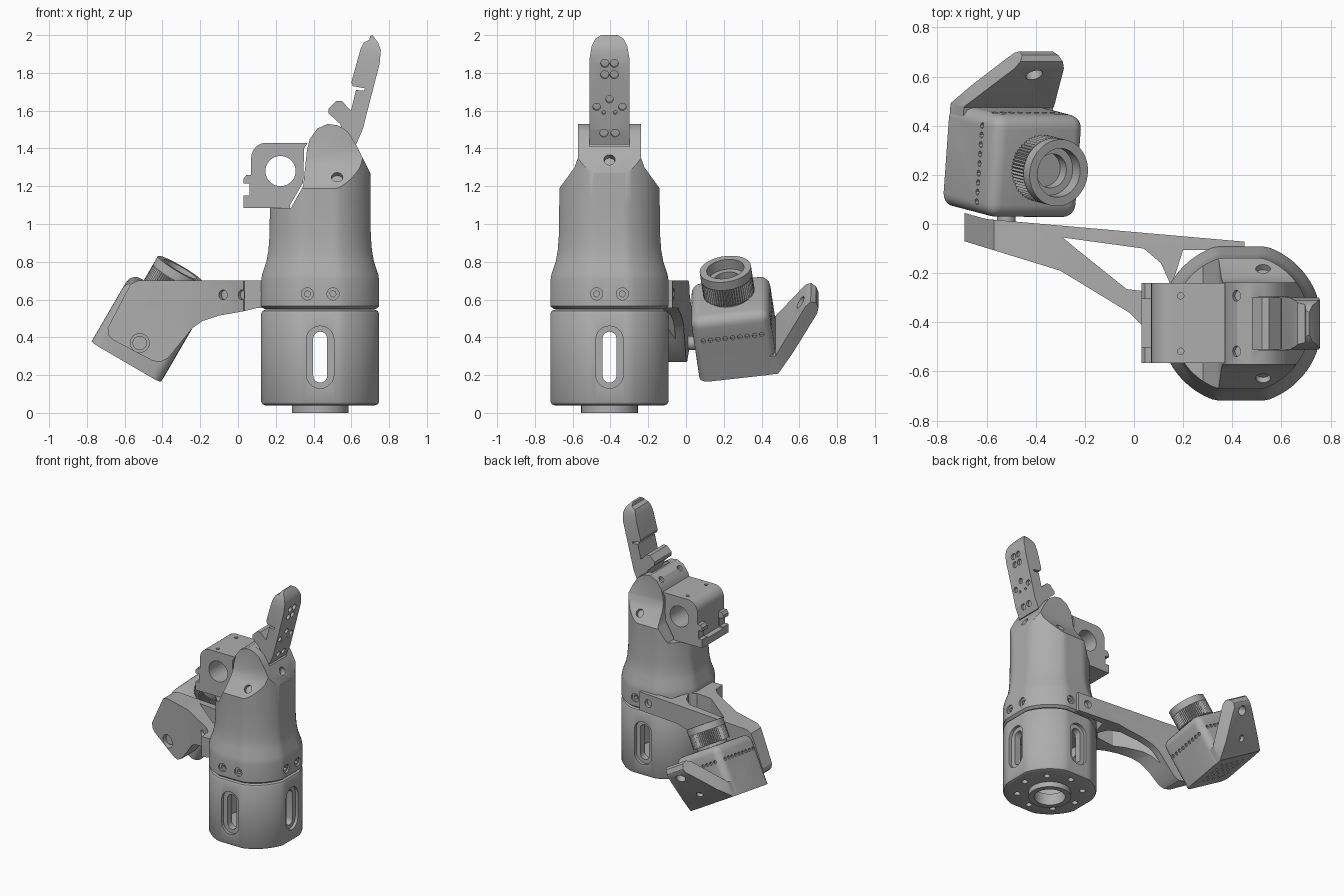
import bpy, bmesh, math
from mathutils import Vector, Matrix

cube = bpy.data.objects.get("Cube")
if cube:
    bpy.data.objects.remove(cube, do_unlink=True)

grey = bpy.data.materials.new("matte grey")
grey.use_nodes = True
grey.diffuse_color = (0.42, 0.42, 0.42, 1)
grey.node_tree.nodes["Principled BSDF"].inputs["Base Color"].default_value = grey.diffuse_color

AX, AY = 0.435, -0.405          # vertical axis of the body
X, Y, Z = Vector((1, 0, 0)), Vector((0, 1, 0)), Vector((0, 0, 1))


def finish(name, bm):
    bmesh.ops.recalc_face_normals(bm, faces=bm.faces)
    mesh = bpy.data.meshes.new(name)
    bm.to_mesh(mesh)
    bm.free()
    mesh.materials.append(grey)
    ob = bpy.data.objects.new(name, mesh)
    bpy.context.collection.objects.link(ob)
    return ob


def loft(name, rings):
    """Skin a stack of closed rings and cap both ends."""
    bm = bmesh.new()
    loops = [[bm.verts.new(p) for p in ring] for ring in rings]
    n = len(loops[0])
    for a, b in zip(loops, loops[1:]):
        for i in range(n):
            bm.faces.new((a[i], a[(i + 1) % n], b[(i + 1) % n], b[i]))
    bm.faces.new(loops[0])
    bm.faces.new(loops[-1])
    return finish(name, bm)


def prism(name, pts, axis, lo, hi):
    """Extrude a 2D outline along the x, y or z axis."""
    put = {"x": lambda a, b, d: (d, a, b), "y": lambda a, b, d: (a, d, b),
           "z": lambda a, b, d: (a, b, d)}[axis]
    return loft(name, [[put(a, b, d) for a, b in pts] for d in (lo, hi)])


def rod(name, r, p, q, n=28):
    p, q = Vector(p), Vector(q)
    u = (q - p).orthogonal().normalized()
    v = (q - p).normalized().cross(u)
    ring = [r * (u * math.cos(math.tau * i / n) + v * math.sin(math.tau * i / n)) for i in range(n)]
    return loft(name, [[c + p for c in ring], [c + q for c in ring]])


def boolean(ob, tool, op="DIFFERENCE"):
    mod = ob.modifiers.new("cut", "BOOLEAN")
    mod.object, mod.operation, mod.solver = tool, op, "EXACT"
    bpy.context.view_layer.objects.active = ob
    bpy.ops.object.modifier_apply(modifier=mod.name)
    bpy.data.objects.remove(tool, do_unlink=True)


def drill(ob, p, d, r, depth, n=20):
    p, d = Vector(p), Vector(d).normalized()
    boolean(ob, rod("drill", r, p - d * depth, p + d * 0.06, n))


def stadium(c, z0, z1, r):
    arc = [math.pi * i / 10 for i in range(11)]
    return ([(c + r * math.cos(a), z1 - r + r * math.sin(a)) for a in arc] +
            [(c - r * math.cos(a), z0 + r - r * math.sin(a)) for a in arc])


def flat_ring(f, z, k=1.055, n=96):
    """Circle trimmed by four flats at distance f."""
    clip = lambda v: max(-f, min(f, v))
    return [(AX + clip(k * f * math.cos(math.tau * (i + .5) / n)),
             AY + clip(k * f * math.sin(math.tau * (i + .5) / n)), z) for i in range(n)]


# Lower housing: hollow drum with a slot through each flat
base = loft("lower_housing", [flat_ring(f, z) for f, z in
            ((.29, .04), (.305, .046), (.3125, .06), (.3125, .525), (.305, .54), (.28, .55))])
boolean(base, rod("collar", .15, (AX, AY, 0), (AX, AY, .06), 48), "UNION")
boolean(base, rod("cavity", .24, (AX, AY, .09), (AX, AY, .5), 48))
boolean(base, rod("bore", .11, (AX, AY, -.05), (AX, AY, .2), 48))
for axis, c, m in (("y", AX, AY), ("x", AY, AX)):
    boolean(base, prism("slot", stadium(c, .16, .43, .037), axis, m - .5, m + .5))
    for s in (-1, 1):
        lo, hi = sorted((m + s * .29, m + s * .5))
        boolean(base, prism("recess", stadium(c, .13, .46, .073), axis, lo, hi))
for i in range(8):
    a = math.tau * i / 8
    drill(base, (AX + .23 * math.cos(a), AY + .23 * math.sin(a), .04), -Z, .022, .04)

# Upper body: waisted shell trimmed by a front and a side outline
body = loft("upper_body", [flat_ring(f, z) for f, z in
            ((.295, .55), (.3125, .565), (.3125, .70), (.307, .735), (.285, .80),
             (.274, .86), (.268, .94), (.266, 1.1), (.266, 1.56))])
boolean(body, prism("front_outline", [
    (0, .5), (.9, .5), (.9, 1.27), (.70, 1.27), (.625, 1.42), (.58, 1.49), (.53, 1.522),
    (.475, 1.53), (.42, 1.505), (.38, 1.45), (.365, 1.39), (.345, 1.2), (.28, 1.085), (0, 1.085)],
    "y", -1, .2), "INTERSECT")
boolean(body, prism("side_outline", [
    (AY + s * y, z) for s, y, z in ((-1, .4, .5), (1, .4, .5), (1, .4, 1.0), (1, .268, 1.185),
    (1, .185, 1.30), (1, .167, 1.35), (1, .167, 1.6), (-1, .167, 1.6), (-1, .167, 1.35),
    (-1, .185, 1.30), (-1, .268, 1.185), (-1, .4, 1.0))], "x", -.2, 1), "INTERSECT")
boolean(body, prism("finger_slot", [(.49, 1.62), (.49, 1.53), (.57, 1.47), (.59, 1.41),
                                    (.8, 1.41), (.8, 1.62)], "y", AY - .107, AY + .107))
for s in (-1, 1):
    for t in (-.068, .068):
        for p, d in (((AX + t, AY + s * .3125, .63), Y * s), ((AX + s * .3125, AY + t, .63), X * s)):
            drill(body, p, d, .032, .012)
            drill(body, p, d, .017, .04, 6)
    drill(body, (.525, AY + s * .225, 1.25), (0, s * .8, .6), .03, .03)
    drill(body, (.415, AY + s * .113, 1.50), (-.5, 0, .85), .022, .03)
drill(body, (.665, AY, 1.34), (.89, 0, .45), .03, .04)

# Pivot bracket behind the knuckle
arc = [(.15 - .08 * math.cos(t), 1.35 + .08 * math.sin(t))
       for t in (math.pi / 2 * i / 8 for i in range(9))]
bracket = prism("pivot_bracket", [(.03, 1.085), (.03, 1.15), (.06, 1.15), (.06, 1.215), (.03, 1.215),
                (.03, 1.24), (.045, 1.26), (.07, 1.26)] + arc +
                [(.37, 1.43), (.35, 1.40), (.345, 1.22), (.275, 1.10), (.275, 1.085)], "y", -.565, -.24)
boolean(bracket, rod("pivot_hole", .08, (.225, -1, 1.28), (.225, 0, 1.28), 40))
boolean(bracket, prism("tab_gap", [(0, 1.14), (.07, 1.14), (.07, 1.4), (0, 1.4)], "y", -.5, -.305))
for s in (-1, 1):
    drill(bracket, (.19, AY + s * .113, 1.43), Z, .013, .03)

# Finger with two grip pads
finger = prism("finger", [(.57, 1.46), (.595, 1.42), (.625, 1.42), (.66, 1.5), (.75, 1.85), (.756, 1.92),
               (.742, 1.96), (.712, 2.0), (.70, 1.995), (.695, 1.975), (.665, 1.96), (.65, 1.93),
               (.60, 1.75), (.608, 1.73), (.672, 1.718), (.668, 1.705), (.625, 1.71), (.598, 1.6),
               (.55, 1.65), (.52, 1.65), (.48, 1.61), (.48, 1.585), (.54, 1.53)],
               "y", AY - .105, AY + .105)
boolean(finger, prism("tip_outline", [
    (AY + s * y, z) for s, y, z in ((-1, .105, 1.3), (1, .105, 1.3), (1, .105, 1.88), (1, .095, 1.94),
    (1, .075, 1.98), (1, .045, 2.0), (-1, .045, 2.0), (-1, .075, 1.98), (-1, .095, 1.94),
    (-1, .105, 1.88))], "x", 0, 1), "INTERSECT")
for y, z, r in ((.025, 1.85, .022), (.025, 1.79, .022), (.068, 1.62, .02), (.03, 1.48, .022),
                (.03, 1.59, .01), (0, 1.66, .02)):
    for s in ((-1, 1) if y else (1,)):
        drill(finger, (.66 + (z - 1.5) * .257, AY + s * y, z), (.97, 0, -.25), r, .02, 16)

# Side arm: plan outline trimmed by its front outline, with a lightening window
arm = prism("side_arm", [(.45, -.072), (.45, -.105), (.2, -.105), (.17, -.2), (.14, -.28), (.14, -.5),
            (.035, -.5), (.03, -.41), (-.02, -.36), (-.30, -.19), (-.69, -.07), (-.69, .045), (-.6, .02)],
            "z", .2, .75)
boolean(arm, prism("arm_outline", [(.5, .70), (-.53, .70), (-.57, .68), (-.69, .45), (-.685, .41), (-.66, .385),
        (-.45, .275), (-.41, .27), (-.37, .29), (-.24, .45), (-.19, .485), (-.1, .515), (.04, .54),
        (.1, .555), (.5, .555)], "y", -1, .3), "INTERSECT")
boolean(arm, prism("window", [(-.29, -.055), (-.23, -.105), (-.03, -.265), (.1, -.28), (.15, -.25),
                              (.11, -.16), (.04, -.1)], "z", 0, 1))
boolean(arm, rod("bolt_hole", .05, (-.52, -.3, .37), (-.52, -.06, .37)))
for x, y in ((-.08, -.325), (.02, -.40)):
    drill(arm, (x, y, .625), (-.5, -.86, 0), .026, .03)
drill(arm, (.37, -.08, .63), Y, .03, .015)
rod("arm_bolt", .038, (-.52, -.09, .37), (-.52, .1, .37))

# Camera frame: tilted local axes
ly = Vector((.07, .99, .11)).normalized()
up = Vector((.5, -.12, .86))
up = (up - ly * up.dot(ly)).normalized()
lx = ly.cross(up)
frame = Matrix((lx, ly, up)).transposed().to_4x4()
frame.translation = Vector((-.58, .28, .29))

# Camera case with rounded top
bm = bmesh.new()
bmesh.ops.create_cube(bm, size=1)
bmesh.ops.transform(bm, verts=bm.verts, matrix=Matrix.Translation((0, 0, .19)) @ Matrix.Diagonal((.425, .42, .38, 1)))
top = [e for e in bm.edges if max(v.co.z for v in e.verts) > .2]
bmesh.ops.bevel(bm, geom=top, offset=.055, segments=5, profile=.5, affect="EDGES")
case = finish("camera_case", bm)
for i in range(9):
    t = (i - 4) * .039
    for p, d in (((-.2125, t, .27), -X), ((.2125, t, .25), X), ((t, .21, .27), Y)):
        drill(case, p, d, .013, .015, 8)
for i in range(5):
    for j in range(5):
        drill(case, ((i - 2) * .055, (j - 2) * .055, 0), -Z, .013, .012, 6)

# Mounting wing rising from the case's rear lower edge
wing = prism("mounting_wing", [(.15, 0), (.21, 0), (.30, .09), (.455, .27), (.465, .30), (.455, .335),
             (.43, .35), (.40, .335), (.21, .11), (.15, .11)], "x", -.21, .21)
boolean(wing, prism("wing_outline", [(-.21, 0), (.21, 0), (.21, .215), (.10, .43), (.07, .48), (-.07, .48),
        (-.10, .43), (-.21, .215)], "z", -.1, .5), "INTERSECT")
slope = Vector((0, -.77, .64))
boolean(wing, rod("wing_hole", .035, Vector((0, .40, .27)) - slope * .2, Vector((0, .40, .27)) + slope * .2))
drill(wing, (0, .30, .09), -slope, .025, .03)

# Lens: knurled ring with a stepped bore
teeth = 60
knurl = [Matrix.Rotation(math.pi * i / teeth, 3, "Z") @ Vector((.137 if i % 2 else .129, 0, 0))
         for i in range(2 * teeth)]
ring = loft("lens_ring", [[v + Z * z for v in knurl] for z in (.40, .50)])
rim = rod("lens_rim", .137, (0, 0, .50), (0, 0, .55), 48)
neck = rod("lens_neck", .11, (0, 0, .36), (0, 0, .41), 40)
for part in (ring, rim):
    boolean(part, rod("wide_bore", .10, (0, 0, .49), (0, 0, .7), 40))
    boolean(part, rod("narrow_bore", .07, (0, 0, .44), (0, 0, .7), 40))

for ob in (case, wing, ring, rim, neck):
    ob.data.transform(frame)

# Smooth the round parts, keep edges sharp
for ob in list(bpy.context.collection.objects):
    if ob.type == "MESH" and grey.name in ob.data.materials:
        bpy.ops.object.select_all(action="DESELECT")
        ob.select_set(True)
        bpy.context.view_layer.objects.active = ob
        bpy.ops.object.shade_smooth_by_angle(angle=math.radians(30))
